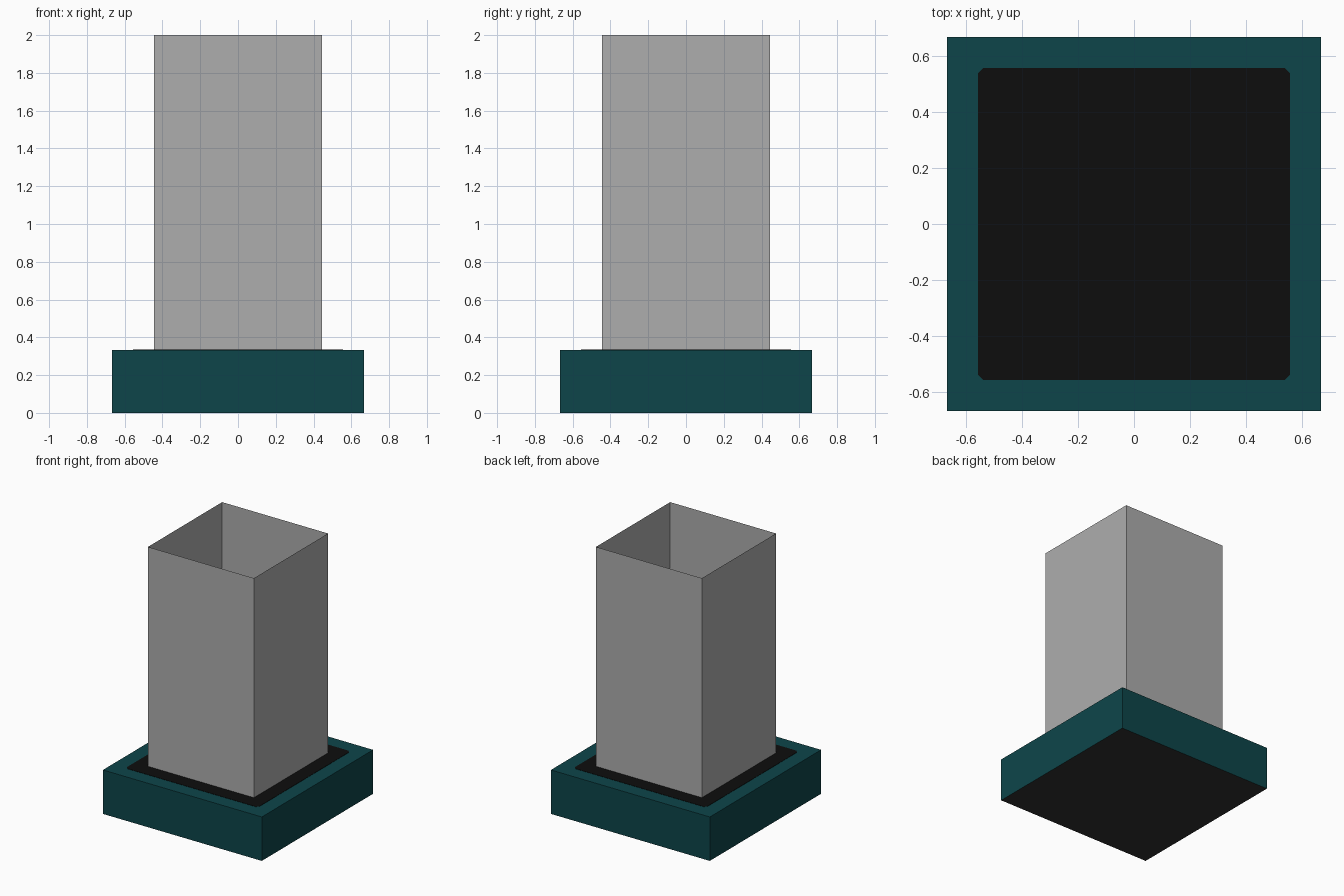
import bpy, bmesh

if "Cube" in bpy.data.objects:
    bpy.data.objects.remove(bpy.data.objects["Cube"])


def material(name, rgb):
    m = bpy.data.materials.new(name)
    m.diffuse_color = (*rgb, 1.0)
    m.use_nodes = True
    m.node_tree.nodes["Principled BSDF"].inputs["Base Color"].default_value = m.diffuse_color
    return m


teal = material("dark teal", (0.004, 0.0595, 0.0685))
black = material("black", (0.004, 0.004, 0.004))
charcoal = material("charcoal", (0.030, 0.030, 0.030))
grey = material("light grey", (0.423, 0.423, 0.423))


def prism(name, outline, z0, z1, mats, caps=True):
    """Extrude a counter-clockwise outline from z0 to z1."""
    bm = bmesh.new()
    low = [bm.verts.new((x, y, z0)) for x, y in outline]
    high = [bm.verts.new((x, y, z1)) for x, y in outline]
    n = len(outline)
    for i in range(n):
        j = (i + 1) % n
        bm.faces.new((low[i], low[j], high[j], high[i]))
    if caps:
        bm.faces.new(high)
        bottom = bm.faces.new(low[::-1])
        bottom.material_index = len(mats) - 1
    mesh = bpy.data.meshes.new(name)
    bm.to_mesh(mesh)
    bm.free()
    for m in mats:
        mesh.materials.append(m)
    obj = bpy.data.objects.new(name, mesh)
    bpy.context.collection.objects.link(obj)
    return obj


def square(h):
    return [(-h, -h), (h, -h), (h, h), (-h, h)]


def clipped_square(h, c):
    pts = []
    for x, y in square(h):
        a, b = (x - c * (x > 0) + c * (x < 0), y), (x, y - c * (y > 0) + c * (y < 0))
        pts += [b, a] if x * y < 0 else [a, b]
    return pts


H = 0.6667    # half width of the base
TOP = 0.3333  # height of the base

# Base block with a charcoal underside
prism("base", square(H), 0, TOP, [teal, charcoal])

# Black panel on top of the base, corners slightly clipped
h, c = 0.5556, 0.018
outline = [(-h + c, -h), (h - c, -h), (h, -h + c), (h, h - c),
           (h - c, h), (-h + c, h), (-h, h - c), (-h, -h + c)]
prism("top_panel", outline, TOP - 0.001, TOP + 0.002, [black])

# Open, thin-walled square column
prism("column", square(0.4444), TOP, 2.0, [grey], caps=False)
